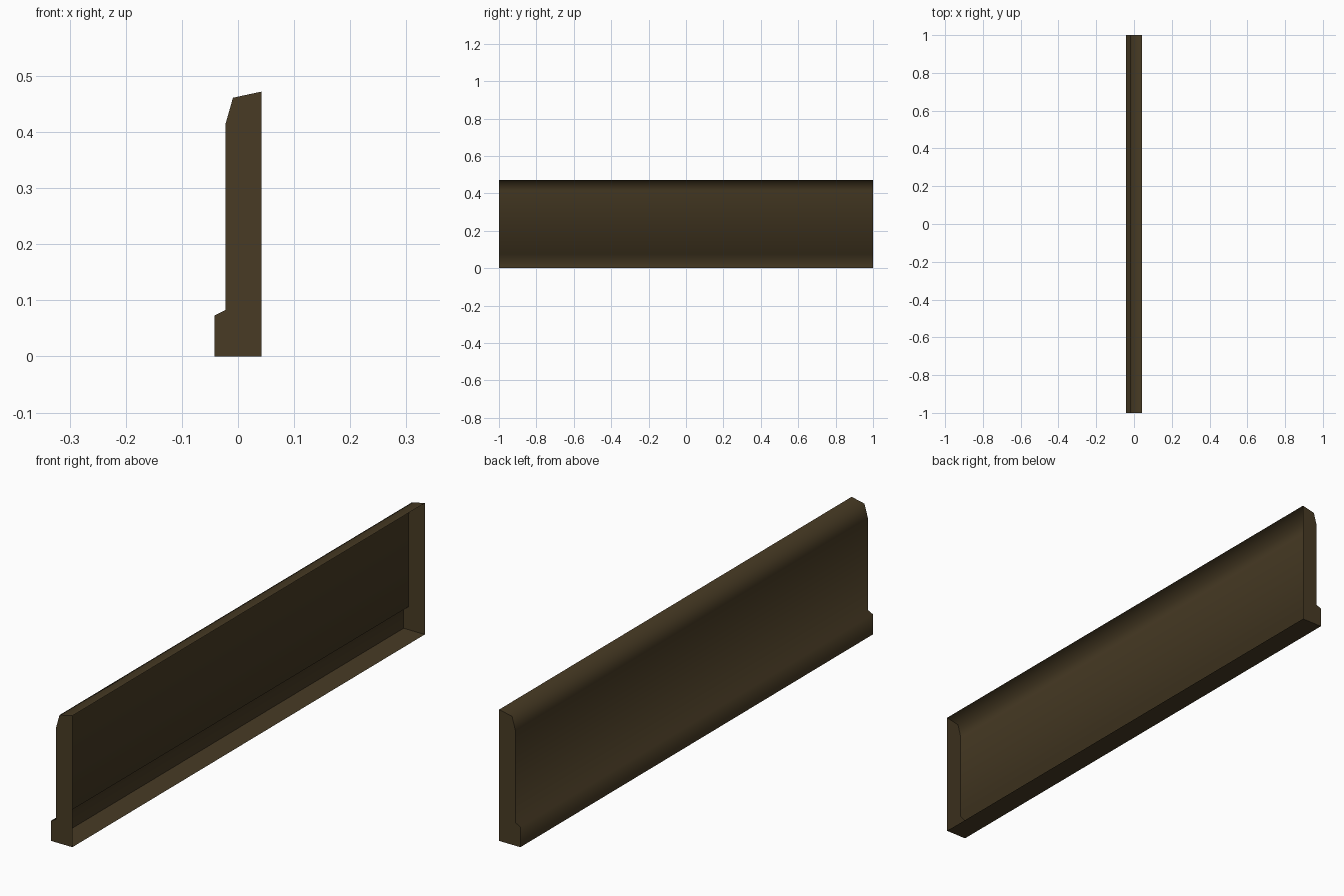
import bpy, bmesh

if "Cube" in bpy.data.objects:
    bpy.data.objects.remove(bpy.data.objects["Cube"])

# Wall skirting board: moulded profile run along y, open on the wall side (+x)
PROFILE = [(0.042, 0.0), (-0.042, 0.0), (-0.042, 0.073), (-0.022, 0.083),
           (-0.022, 0.415), (-0.009, 0.461), (0.042, 0.472)]

wood = bpy.data.materials.new("dark brown wood")
wood.diffuse_color = (0.065, 0.044, 0.018, 1.0)
wood.use_nodes = True
wood.node_tree.nodes["Principled BSDF"].inputs["Base Color"].default_value = wood.diffuse_color

bm = bmesh.new()
front = [bm.verts.new((x, -1.0, z)) for x, z in PROFILE]
back = [bm.verts.new((x, 1.0, z)) for x, z in PROFILE]

# Underside, moulded face and top; no face against the wall
for i in range(len(PROFILE) - 1):
    bm.faces.new((front[i], back[i], back[i + 1], front[i + 1])).smooth = True

# End caps
bm.faces.new(front)
bm.faces.new(back[::-1])
bm.normal_update()

# Outward normals: the front cap must face -y
caps = [f for f in bm.faces if len(f.verts) > 4]
bmesh.ops.recalc_face_normals(bm, faces=bm.faces[:])
bm.normal_update()
if caps[0].normal.y > 0:
    bmesh.ops.reverse_faces(bm, faces=bm.faces[:])

# Hard edges round the ends and the underside, soft along the moulding
for e in bm.edges:
    at_end = abs(e.verts[0].co.y - e.verts[1].co.y) < 0.001
    at_base = all(v.co.z < 0.001 for v in e.verts)
    e.smooth = not (at_end or at_base)

mesh = bpy.data.meshes.new("skirting_board")
bm.to_mesh(mesh)
bm.free()
mesh.materials.append(wood)
board = bpy.data.objects.new("skirting_board", mesh)
bpy.context.collection.objects.link(board)
